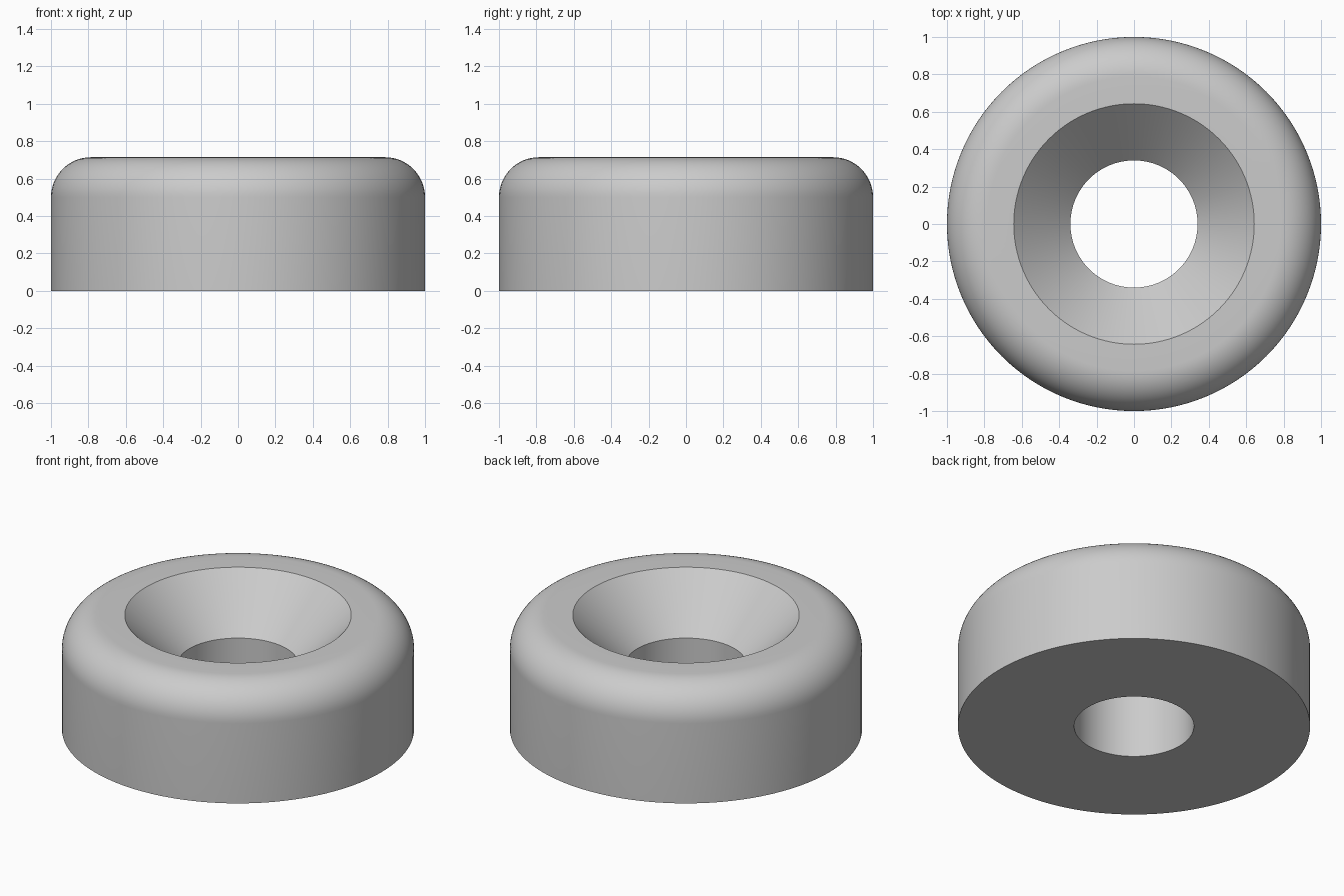
import bpy
import bmesh
from math import sin, cos, pi, radians

cube = bpy.data.objects.get("Cube")
if cube:
    bpy.data.objects.remove(cube, do_unlink=True)

RADIUS, HEIGHT, FILLET = 1.0, 0.714, 0.214
SINK_RADIUS, HOLE_RADIUS = 0.643, 0.34
SEGMENTS, FILLET_STEPS = 128, 16

# Plain grey material
grey = bpy.data.materials.new("grey")
grey.use_nodes = True
colour = (0.6, 0.6, 0.6, 1)
grey.diffuse_color = colour
grey.node_tree.nodes["Principled BSDF"].inputs["Base Color"].default_value = colour

# Closed cross-section: bore, base, outer wall, rounded shoulder, 45 degree countersink
profile = [(HOLE_RADIUS, 0), (RADIUS, 0)]
for i in range(FILLET_STEPS + 1):
    a = pi / 2 * i / FILLET_STEPS
    profile.append((RADIUS - FILLET + FILLET * cos(a), HEIGHT - FILLET + FILLET * sin(a)))
profile += [(SINK_RADIUS, HEIGHT), (HOLE_RADIUS, HEIGHT - (SINK_RADIUS - HOLE_RADIUS))]

# Revolve the section into a ring
bm = bmesh.new()
verts = [bm.verts.new((r, 0, z)) for r, z in profile]
edges = [bm.edges.new((v, verts[(i + 1) % len(verts)])) for i, v in enumerate(verts)]
bmesh.ops.spin(bm, geom=verts + edges, cent=(0, 0, 0), axis=(0, 0, 1),
               angle=2 * pi, steps=SEGMENTS, use_duplicate=False)
bmesh.ops.remove_doubles(bm, verts=bm.verts, dist=0.0001)
bmesh.ops.recalc_face_normals(bm, faces=bm.faces)

mesh = bpy.data.meshes.new("countersunk_foot")
bm.to_mesh(mesh)
bm.free()
mesh.materials.append(grey)
foot = bpy.data.objects.new("countersunk_foot", mesh)
bpy.context.collection.objects.link(foot)

# Smooth walls and shoulder, crisp rims
bpy.ops.object.select_all(action="DESELECT")
foot.select_set(True)
bpy.context.view_layer.objects.active = foot
bpy.ops.object.shade_smooth_by_angle(angle=radians(30))
